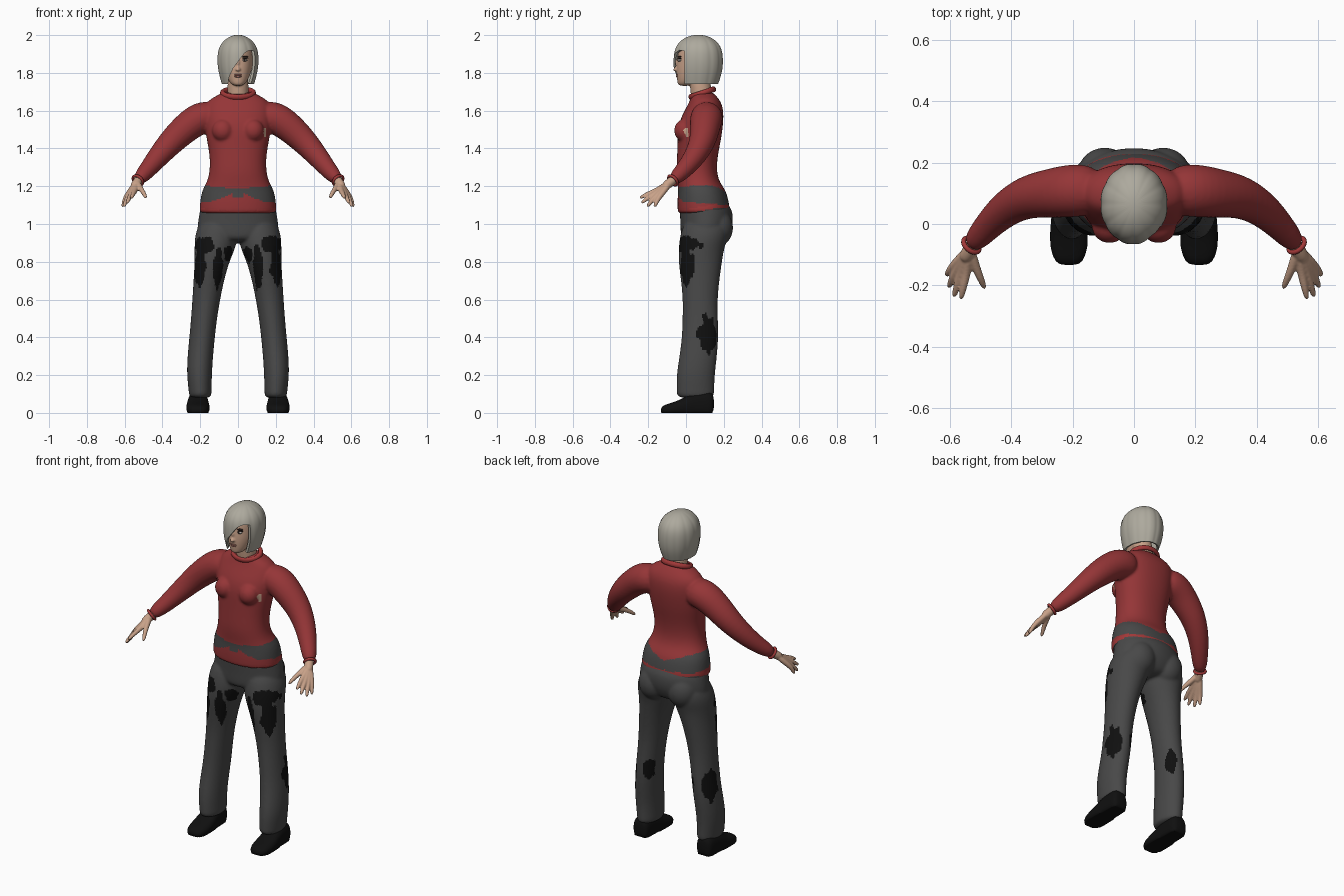
import bpy, bmesh
from math import sin, cos, pi, radians, copysign
from mathutils import Vector, Matrix, noise

cube = bpy.data.objects.get("Cube")
if cube:
    bpy.data.objects.remove(cube, do_unlink=True)


def material(name, *rgb):
    m = bpy.data.materials.new(name)
    m.use_nodes = True
    m.diffuse_color = (*rgb, 1)
    bsdf = next(n for n in m.node_tree.nodes if n.type == 'BSDF_PRINCIPLED')
    bsdf.inputs["Base Color"].default_value = (*rgb, 1)
    return m


RED = material("sweater red", .30, .036, .038)
TRIM = material("trim red", .36, .04, .04)
GREY = material("charcoal", .065, .065, .065)
BLACK = material("black", .005, .005, .005)
HAIR = material("ash hair", .42, .40, .34)
SKIN = material("skin", .58, .36, .25)
LIP = material("lip", .36, .15, .12)
DARK = material("dark brown", .02, .012, .01)
WHITE = material("eye white", .55, .52, .48)

X, Y, Z = Vector((1, 0, 0)), Vector((0, 1, 0)), Vector((0, 0, 1))


def loft(bm, stations, axes=None, seg=24, power=1.0, groove=0.0, caps=(True, True)):
    """Skin rings (centre, rx, ry); without axes they follow the path."""
    rings = []
    for k, (c, rx, ry) in enumerate(stations):
        if axes:
            side, up = axes
        else:
            t = stations[min(k + 1, len(stations) - 1)][0] - stations[max(k - 1, 0)][0]
            side = t.cross(Z).normalized()
            up = side.cross(t).normalized()
        ring = []
        for i in range(seg):
            a = 2 * pi * i / seg
            g = 1 - groove * (i % 4 == 0)
            u, v = (copysign(abs(f) ** power, f) for f in (cos(a), sin(a)))
            ring.append(bm.verts.new(c + side * (rx * g * u) + up * (ry * g * v)))
        rings.append(ring)
    for r, q in zip(rings, rings[1:]):
        for i in range(seg):
            j = (i + 1) % seg
            bm.faces.new((r[i], r[j], q[j], q[i]))
    for ring, cap in zip((rings[0], rings[-1]), caps):
        if cap:
            bm.faces.new(ring)


def column(bm, rows, x=0.0, **kw):
    """Horizontal rings from rows of (z, y, rx, ry)."""
    loft(bm, [(Vector((x, y, z)), rx, ry) for z, y, rx, ry in rows], (X, Y), **kw)


def tube(bm, rows, s=1):
    """Tapered limb from rows of (x, y, z, radius), mirrored by s."""
    loft(bm, [(Vector((s * x, y, z)), r, r) for x, y, z, r in rows], seg=16)


def ball(bm, loc, size):
    bmesh.ops.create_uvsphere(bm, u_segments=24, v_segments=14, radius=1,
                              matrix=Matrix.Translation(loc) @ Matrix.Diagonal((*size, 1)))


def make(name, bm, mats):
    bmesh.ops.recalc_face_normals(bm, faces=bm.faces)
    me = bpy.data.meshes.new(name)
    bm.to_mesh(me)
    bm.free()
    ob = bpy.data.objects.new(name, me)
    bpy.context.collection.objects.link(ob)
    for m in mats:
        me.materials.append(m)
    me.shade_smooth()
    return ob


def bake(ob, mats, rule=None):
    dg = bpy.context.evaluated_depsgraph_get()
    me = bpy.data.meshes.new_from_object(ob.evaluated_get(dg))
    ob.modifiers.clear()
    ob.data = me
    me.materials.clear()
    for m in mats:
        me.materials.append(m)
    for f in me.polygons:
        f.material_index = rule(f.center) if rule else 0
    me.shade_smooth()


def fuse(name, bm, mats, voxel, rule=None, rounds=4):
    """Merge overlapping volumes into one smooth skin, then colour it."""
    ob = make(name, bm, mats)
    ob.modifiers.new("round", 'SUBSURF').levels = 2
    rm = ob.modifiers.new("merge", 'REMESH')
    rm.mode, rm.voxel_size = 'VOXEL', voxel
    sm = ob.modifiers.new("relax", 'SMOOTH')
    sm.factor, sm.iterations = .5, rounds
    bake(ob, mats, rule)
    return ob


# Sweater: torso, bust and sleeves
ARM = [(.1, .11, 1.575, .08), (.2, .11, 1.565, .09), (.27, .1, 1.515, .082), (.35, .09, 1.44, .072),
       (.42, .05, 1.36, .06), (.48, -.01, 1.285, .047), (.535, -.075, 1.225, .036)]
bm = bmesh.new()
column(bm, [(1.05, .09, .203, .135), (1.07, .095, .206, .14), (1.12, .09, .202, .137),
            (1.18, .085, .192, .127), (1.22, .066, .165, .112), (1.28, .055, .15, .107),
            (1.36, .06, .15, .108), (1.44, .07, .165, .115), (1.5, .075, .175, .119),
            (1.56, .085, .18, .115), (1.62, .1, .178, .097), (1.66, .1, .155, .077),
            (1.685, .092, .1, .062), (1.7, .088, .08, .052)], power=.9)
for s in (-1, 1):
    tube(bm, ARM, s)
    ball(bm, (s * .08, -.008, 1.495), (.058, .055, .06))


def sweater_rule(p):
    ax, n = abs(p.x), noise.noise(p * 30) * .006
    if p.z > 1.25 or ax > .3:
        gap = abs(p.x - .143) < .007 and abs(p.z - 1.485) < .022 and p.y < .01
        return 3 if gap else 0
    back = min(1, max(0, (p.y + .03) / .2))
    top = 1.187 + .018 * min(1, ax / .18) - .035 * back * max(0, 1 - ax / .15) + n
    low = 1.05 + .035 * back
    mid = (1.172 - .052 * min(1, ax / .13)) * (1 - back) + 1.103 * back + n
    tab = ax < .025 and p.y < 0 and p.z > 1.14
    if p.z < low:
        return 2
    if p.z < mid and not tab:
        return 1 if p.z < low + .022 else 0
    return 2 if p.z < top else 0


fuse("sweater", bm, (RED, TRIM, GREY, SKIN), .008, sweater_rule)

# Collar and cuffs
bpy.ops.mesh.primitive_torus_add(major_radius=.078, minor_radius=.013, major_segments=40,
                                 minor_segments=10, location=(0, .086, 1.693), rotation=(.33, 0, 0))
collar = bpy.context.object
collar.name, collar.scale = "collar", (1.05, .84, 1.2)
trims = [collar]
for s, side in ((-1, "right"), (1, "left")):
    d = Vector((s * .055, -.065, -.06))
    bpy.ops.mesh.primitive_torus_add(major_radius=.03, minor_radius=.008, major_segments=28,
                                     minor_segments=8, location=(s * .53, -.069, 1.231))
    cuff = bpy.context.object
    cuff.name = side + "_cuff"
    cuff.rotation_euler = d.to_track_quat('Z', 'Y').to_euler()
    trims.append(cuff)
for ob in trims:
    ob.data.materials.append(TRIM)
    ob.data.shade_smooth()

# Trousers: hips, seat and legs, with worn dark patches
bm = bmesh.new()
column(bm, [(1.13, .09, .18, .122), (1.1, .096, .195, .13), (1.07, .107, .204, .142),
            (1.0, .11, .216, .14), (.95, .1, .218, .13), (.9, .09, .17, .11)])
for s in (-1, 1):
    ball(bm, (s * .095, .165, .98), (.09, .085, .1))
    rows = [(1.04, .1, .11, .09, .11), (.95, .115, .1, .114, .13), (.88, .12, .082, .111, .122),
            (.8, .138, .075, .092, .116), (.7, .155, .075, .081, .102), (.6, .168, .075, .074, .092),
            (.5, .18, .075, .069, .094), (.4, .19, .075, .068, .097), (.3, .2, .065, .068, .1),
            (.2, .205, .05, .067, .102), (.11, .2, .05, .06, .1), (.075, .2, .05, .06, .1)]
    loft(bm, [(Vector((s * x, y, z)), rx, ry) for z, x, y, rx, ry in rows], (X, Y))
PATCHES = [((.19, -.01, .89), (.07, .1, .045)), ((.21, -.01, .78), (.04, .06, .11)),
           ((.105, -.02, .76), (.026, .07, .12)), ((.05, 0, .84), (.025, .08, .045)),
           ((.255, .12, .42), (.05, .06, .1)), ((.14, .15, .42), (.035, .04, .07))]


def trouser_rule(p):
    q = Vector((abs(p.x), p.y, p.z))
    rough = noise.noise(Vector((p.x * 40, p.y * 40, p.z * 18))) * .7
    for c, r in PATCHES:
        if sum(((q[i] - c[i]) / r[i]) ** 2 for i in range(3)) + rough < 1:
            return 1
    return 0


fuse("trousers", bm, (GREY, BLACK), .008, trouser_rule)

# Shoes: rings along the foot, flattened at the ground
for s, side in ((-1, "right"), (1, "left")):
    bm = bmesh.new()
    rows = [(-.135, .03, .025), (-.12, .048, .04), (-.08, .062, .052), (-.03, .063, .068),
            (.02, .058, .1), (.07, .054, .115), (.12, .052, .115), (.15, .042, .1)]
    loft(bm, [(Vector((s * .212, y, h * .4)), w, h * .62) for y, w, h in rows], (X, Z), power=.8)
    for v in bm.verts:
        v.co.z = max(v.co.z, 0)
    ob = fuse(side + "_shoe", bm, (BLACK,), .008, rounds=2)
    for v in ob.data.vertices:
        v.co.z = 0 if v.co.z < .008 else v.co.z

# Hands: each finger runs from the wrist through its knuckle to the tip
FINGERS = [((.545, -.155, 1.175), (.565, -.248, 1.135)), ((.563, -.158, 1.162), (.588, -.24, 1.108)),
           ((.579, -.152, 1.152), (.605, -.208, 1.088)), ((.59, -.138, 1.148), (.612, -.168, 1.088)),
           ((.518, -.135, 1.19), (.485, -.213, 1.135))]
for s, side in ((-1, "right"), (1, "left")):
    bm = bmesh.new()
    tube(bm, [(.51, -.045, 1.25, .025), (.535, -.085, 1.22, .025), (.555, -.12, 1.19, .024)], s)
    for knuckle, tip in FINGERS:
        bend = [(a + b) / 2 for a, b in zip(knuckle, tip)]
        bend[2] += .006
        tube(bm, [(.535, -.08, 1.222, .018), (*knuckle, .015), (*bend, .012), (*tip, .009)], s)
    fuse(side + "_hand", bm, (SKIN,), .0045, rounds=2)

# Head, neck and nose
bm = bmesh.new()
column(bm, [(1.73, -.008, .026, .034), (1.752, .004, .047, .05), (1.79, .03, .066, .081),
            (1.83, .05, .077, .102), (1.87, .06, .08, .107), (1.92, .065, .08, .108),
            (1.955, .065, .065, .088), (1.975, .065, .035, .05)])
tube(bm, [(0, .088, 1.64, .06), (0, .08, 1.7, .056), (0, .065, 1.82, .056)])
tube(bm, [(0, -.042, 1.875, .009), (0, -.053, 1.845, .01), (0, -.06, 1.822, .014), (0, -.05, 1.812, .014)])
fuse("head", bm, (SKIN,), .005, rounds=3)


def feature(name, mat, *balls):
    bm = bmesh.new()
    for loc, size in balls:
        ball(bm, loc, size)
    make(name, bm, (mat,))


feature("lips", LIP, ((0, -.046, 1.79), (.022, .008, .005)), ((0, -.045, 1.781), (.018, .008, .006)))
for s, side in ((-1, "right"), (1, "left")):
    feature(side + "_eye", WHITE, ((s * .034, -.033, 1.867), (.015, .011, .007)))
    feature(side + "_iris", DARK, ((s * .034, -.039, 1.867), (.007, .007, .007)))
    feature(side + "_brow", DARK, ((s * .036, -.033, 1.885), (.021, .011, .004)),
            ((s * .036, -.032, 1.875), (.019, .012, .003)))

# Hair: grooved bob shell with the face opening cut below a swept fringe
bm = bmesh.new()
column(bm, [(1.742, .06, .087, .112), (1.8, .063, .104, .13), (1.86, .065, .112, .134),
            (1.92, .065, .108, .129), (1.96, .065, .088, .108), (1.988, .065, .055, .07),
            (2.002, .065, .018, .024)], seg=48, groove=.025, caps=(False, True))
hair = make("hair", bm, (HAIR,))
bm = bmesh.new()
outline = [(.2, 1.7), (.2, 1.9), (.06, 1.92), (.035, 1.905), (.012, 1.875), (-.025, 1.825),
           (-.048, 1.775), (-.058, 1.7)]
face = bm.faces.new([bm.verts.new((x, -.3, z)) for x, z in outline])
ext = bmesh.ops.extrude_face_region(bm, geom=[face])
bmesh.ops.translate(bm, vec=(0, .292, 0), verts=[v for v in ext["geom"] if isinstance(v, bmesh.types.BMVert)])
cutter = make("face_cutter", bm, (HAIR,))
cutter.hide_render = True
hair.modifiers.new("round", 'SUBSURF').levels = 2
shell = hair.modifiers.new("shell", 'SOLIDIFY')
shell.thickness, shell.offset = .012, -1
cut = hair.modifiers.new("opening", 'BOOLEAN')
cut.object, cut.operation, cut.solver = cutter, 'DIFFERENCE', 'EXACT'
bake(hair, (HAIR,))
bpy.data.objects.remove(cutter, do_unlink=True)
bpy.ops.object.select_all(action='DESELECT')
hair.select_set(True)
bpy.context.view_layer.objects.active = hair
bpy.ops.object.shade_smooth_by_angle(angle=radians(45))
